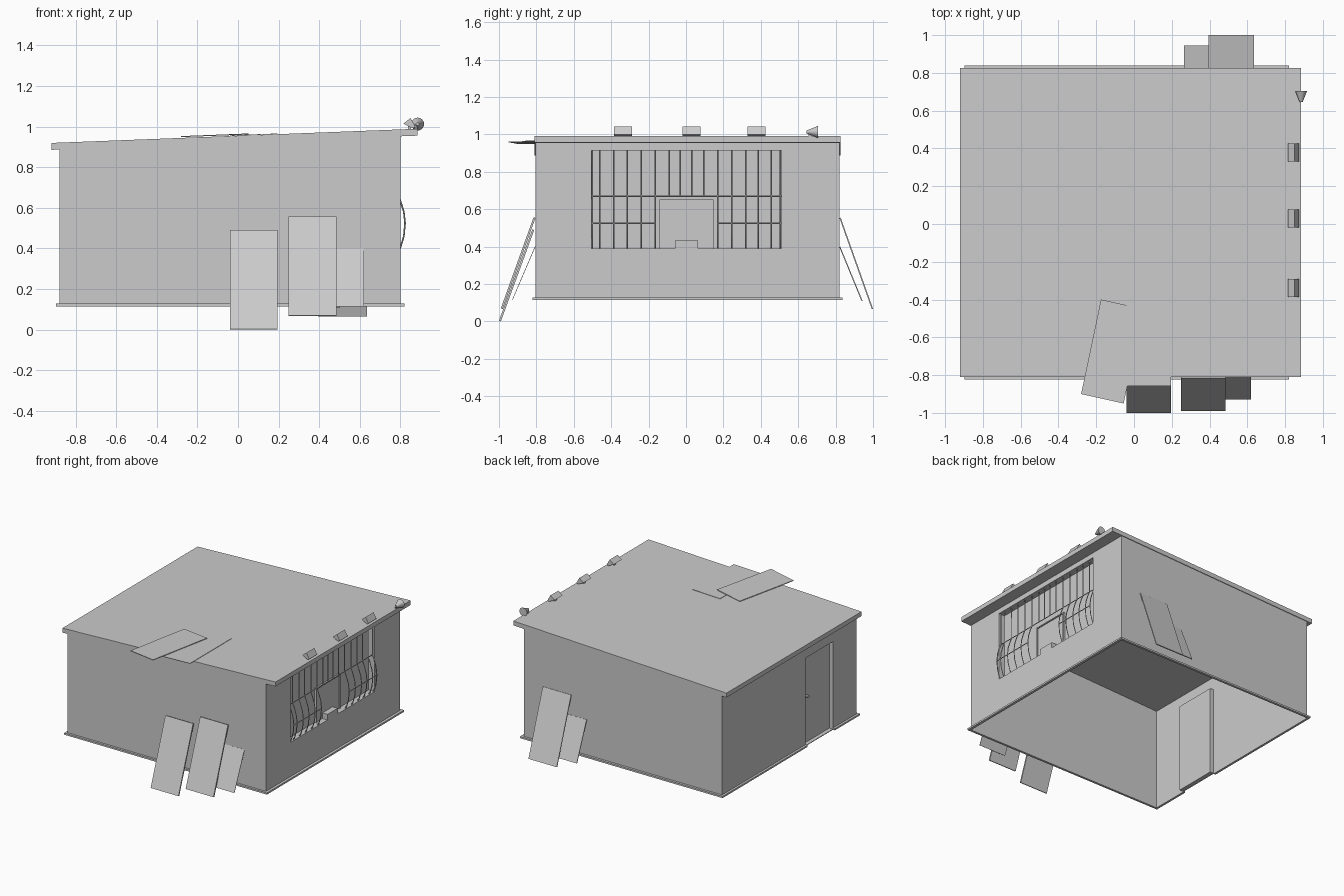
import bpy, bmesh, math
from mathutils import Vector

if "Cube" in bpy.data.objects:
    bpy.data.objects.remove(bpy.data.objects["Cube"])

X0, X1, Y0, Y1, ZB = -0.88, 0.80, -0.805, 0.82, 0.115
RX0, RX1 = -0.92, 0.885


def roof_z(x):
    return 0.92 + (x - RX0) * 0.07 / (RX1 - RX0)


def ceil_z(x):
    return roof_z(x) - 0.034


def mesh_obj(name, faces):
    """Object from polygons, given as lists of points."""
    bm = bmesh.new()
    for f in faces:
        bm.faces.new([bm.verts.new(p) for p in f])
    bmesh.ops.remove_doubles(bm, verts=bm.verts, dist=1e-5)
    bmesh.ops.recalc_face_normals(bm, faces=bm.faces)
    me = bpy.data.meshes.new(name)
    bm.to_mesh(me)
    bm.free()
    ob = bpy.data.objects.new(name, me)
    bpy.context.collection.objects.link(ob)
    return ob


def prism(name, base, offset):
    """Extrude a polygon along an offset vector."""
    a = [Vector(p) for p in base]
    b = [p + Vector(offset) for p in a]
    n = len(a)
    sides = [[a[i], a[(i + 1) % n], b[(i + 1) % n], b[i]] for i in range(n)]
    return mesh_obj(name, [a, b[::-1]] + sides)


def box(name, x0, x1, y0, y1, z0, z1):
    return prism(name, [(x0, y0, z0), (x1, y0, z0), (x1, y1, z0), (x0, y1, z0)], (0, 0, z1 - z0))


def rods(name, paths, r=0.004):
    cu = bpy.data.curves.new(name, 'CURVE')
    cu.dimensions = '3D'
    cu.bevel_depth = r
    cu.bevel_resolution = 0
    cu.use_fill_caps = True
    for pts in paths:
        sp = cu.splines.new('POLY')
        sp.points.add(len(pts) - 1)
        for p, c in zip(sp.points, pts):
            p.co = (*c, 1)
    ob = bpy.data.objects.new(name, cu)
    bpy.context.collection.objects.link(ob)


def niche_faces(x, ztop, y0, y1, z0, z1, depth):
    """Wall at constant x with a closed recess."""
    ys, zs = [Y0, y0, y1, Y1], [ZB, z0, z1, ztop]
    fs = []
    for i in range(3):
        for j in range(3):
            xx = x + depth if i == j == 1 else x
            fs.append([(xx, ys[i], zs[j]), (xx, ys[i + 1], zs[j]),
                       (xx, ys[i + 1], zs[j + 1]), (xx, ys[i], zs[j + 1])])
    rim = [(y0, z0), (y1, z0), (y1, z1), (y0, z1)]
    for k in range(4):
        a, b = rim[k], rim[(k + 1) % 4]
        fs.append([(x, *a), (x, *b), (x + depth, *b), (x + depth, *a)])
    return fs


# Open-bottomed wall shell with window and door recesses
faces = niche_faces(X1, ceil_z(X1), -0.505, 0.51, 0.39, 0.915, -0.05)
faces += niche_faces(X0, ceil_z(X0), -0.52, -0.19, 0.12, 0.79, 0.03)
for y in (Y0, Y1):
    faces.append([(X0, y, ZB), (X1, y, ZB), (X1, y, ceil_z(X1)), (X0, y, ceil_z(X0))])
mesh_obj("walls", faces)

# Sloping roof slab
prism("roof", [(RX0, -0.81, ceil_z(RX0)), (RX1, -0.81, ceil_z(RX1)),
               (RX1, -0.81, roof_z(RX1)), (RX0, -0.81, roof_z(RX0))], (0, 1.635, 0))

# Skirting, broken at the door
box("skirting_front", -0.897, 0.82, -0.822, Y0, ZB, 0.128)
box("skirting_back", -0.897, 0.82, Y1, 0.838, ZB, 0.128)
box("skirting_right", X1, 0.82, Y0, Y1, ZB, 0.128)
box("skirting_left_a", -0.897, X0, Y0, -0.52, ZB, 0.128)
box("skirting_left_b", -0.897, X0, -0.19, Y1, ZB, 0.128)

# Door handle
box("door_handle", -0.88, -0.85, -0.235, -0.215, 0.475, 0.487)

# Window grille: bulging side bars, short middle bars, cross bars
bulge = [(0.785, 0.915), (0.785, 0.67), (0.80, 0.635), (0.817, 0.58),
         (0.823, 0.525), (0.817, 0.46), (0.80, 0.405), (0.79, 0.39)]
side_y = [-0.5, -0.46, -0.385, -0.315, -0.24, -0.165, 0.17, 0.245, 0.32, 0.385, 0.455, 0.505]
rods("grille_side_bars", [[(x, y, z) for x, z in bulge] for y in side_y])
rods("grille_middle_bars", [[(0.785, y, 0.915), (0.785, y, 0.67)] for y in (-0.09, -0.03, 0.03, 0.095)])
rods("grille_cross_bars", [[(0.785, -0.505, 0.67), (0.785, 0.51, 0.67)],
                           [(0.823, -0.505, 0.525), (0.823, -0.165, 0.525)],
                           [(0.823, 0.17, 0.525), (0.823, 0.51, 0.525)]])

# Serving hatch and tray
box("hatch_panel", 0.75, 0.757, -0.135, 0.14, 0.39, 0.645)
box("hatch_frame_left", 0.75, 0.765, -0.143, -0.135, 0.39, 0.653)
box("hatch_frame_right", 0.75, 0.765, 0.14, 0.148, 0.39, 0.653)
box("hatch_frame_top", 0.75, 0.765, -0.135, 0.14, 0.645, 0.653)
box("hatch_tray", 0.757, 0.80, -0.06, 0.065, 0.39, 0.433)

# Floodlights along the right roof edge
for i, y in enumerate((-0.338, 0.03, 0.378)):
    prism(f"floodlight_{i}", [(0.815, y - 0.048, 1.015), (0.85, y - 0.048, 1.043),
                              (0.874, y - 0.048, 1.0), (0.862, y - 0.048, 0.992)], (0, 0.096, 0))
    box(f"floodlight_bracket_{i}", 0.838, 0.852, y - 0.012, y + 0.012, 0.98, 1.012)

# Horn loudspeaker at the roof corner
bpy.ops.mesh.primitive_cone_add(vertices=16, radius1=0.008, radius2=0.032, depth=0.06,
                                location=(0.885, 0.675, 1.013), rotation=(math.radians(-90), 0, 0))
horn = bpy.context.object
horn.name = "horn"
bpy.ops.object.shade_smooth_by_angle()
box("horn_bracket", 0.872, 0.882, 0.655, 0.67, 0.98, 1.012)


# Boards leaning on the front and back walls
def board(name, x0, x1, yb, zb, yt, zt, th):
    d = Vector((0, yt - yb, zt - zb)).normalized()
    n = Vector((0, -d.z, d.y)) * th
    if yb > 0:
        n = -n
    prism(name, [(x0, yb, zb), (x1, yb, zb), (x1, yt, zt), (x0, yt, zt)], -n)


board("front_board_a", -0.04, 0.195, -1.0, 0.004, -0.822, 0.492, 0.011)
board("front_board_b", 0.25, 0.485, -0.99, 0.07, -0.815, 0.557, 0.011)
board("front_board_c", 0.39, 0.62, -0.93, 0.115, -0.808, 0.40, 0.003)
board("back_board_a", 0.395, 0.635, 1.0, 0.068, 0.827, 0.555, 0.007)
board("back_board_b", 0.265, 0.50, 0.944, 0.11, 0.825, 0.40, 0.006)

# Loose sheets lying on the roof
def sheet(name, pts, lift, th):
    prism(name, [(x, y, roof_z(x) + lift) for x, y in pts], (0, 0, th))


sheet("roof_sheet_lower", [(-0.04, -0.858), (0.195, -0.858), (0.195, -0.355), (-0.04, -0.355)], 0.0005, 0.003)
sheet("roof_sheet_upper", [(-0.28, -0.90), (-0.055, -0.95), (0.052, -0.45), (-0.175, -0.40)], 0.004, 0.005)

# Put the lowest board corner on the ground
bpy.context.view_layer.update()
obs = list(bpy.context.scene.objects)
low = min((o.matrix_world @ Vector(c)).z for o in obs for c in o.bound_box)
for o in obs:
    o.location.z -= low
